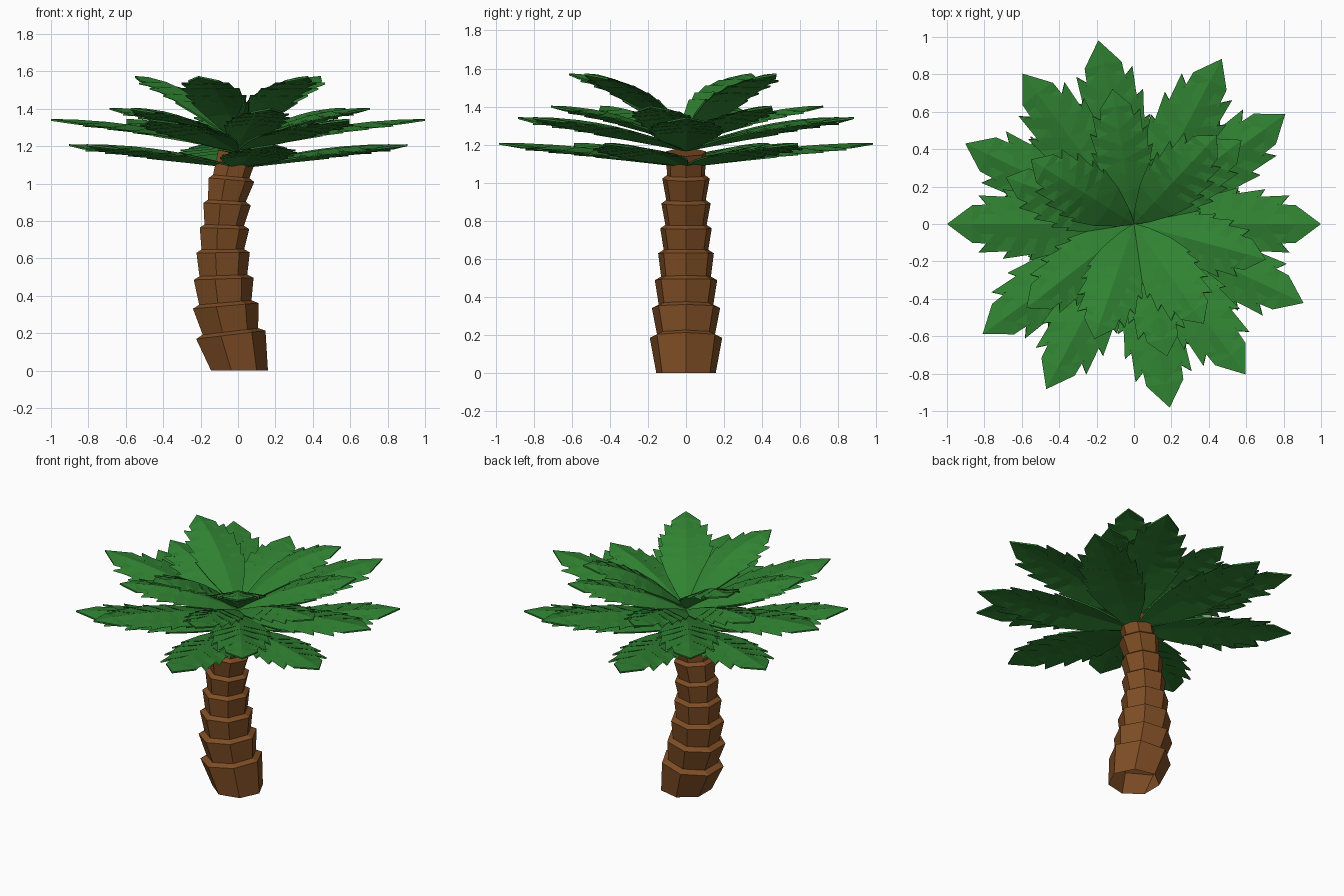
import bpy, bmesh, math

if "Cube" in bpy.data.objects:
    bpy.data.objects.remove(bpy.data.objects["Cube"])


def material(name, rgb):
    m = bpy.data.materials.new(name)
    m.diffuse_color = (*rgb, 1.0)
    m.use_nodes = True
    m.node_tree.nodes["Principled BSDF"].inputs["Base Color"].default_value = m.diffuse_color
    return m


BROWN = material("bark brown", (0.21, 0.075, 0.018))
GREEN = material("leaf green", (0.03, 0.225, 0.032))


def mesh_from(bm, name, mat):
    bmesh.ops.recalc_face_normals(bm, faces=bm.faces[:])
    me = bpy.data.meshes.new(name)
    bm.to_mesh(me)
    bm.free()
    me.materials.append(mat)
    return me


def add_object(name, me):
    ob = bpy.data.objects.new(name, me)
    bpy.context.scene.collection.objects.link(ob)
    return ob


# Trunk: seven-sided rings, each segment flaring up to a ledge
SIDES = 7
# centre x, height, radius of each ledge, following the bowed trunk
LEDGES = [(-0.048, 0.20, 0.195), (-0.075, 0.355, 0.184), (-0.085, 0.50, 0.168),
          (-0.087, 0.64, 0.15), (-0.079, 0.77, 0.139), (-0.065, 0.90, 0.133),
          (-0.041, 1.03, 0.128)]


def build_trunk():
    bm = bmesh.new()
    rings = [(0.0, 0.0, 0.16, 0.0)]
    for i, (cx, z, r) in enumerate(LEDGES):
        px, pz = (0.0, 0.0) if i == 0 else LEDGES[i - 1][:2]
        slope = 0.5 * (cx - px) / (z - pz)
        rings.append((cx, z - 0.01, r, slope))
        rings.append((cx, z + 0.008, r * 0.8, slope))
    rings.append((-0.008, 1.16, 0.108, 0.2))
    loops = []
    for cx, z, r, slope in rings:
        loop = []
        for k in range(SIDES):
            a = math.tau * k / SIDES
            dx = r * math.cos(a)
            loop.append(bm.verts.new((cx + dx, r * math.sin(a), z - slope * dx)))
        loops.append(loop)
    for lo, hi in zip(loops, loops[1:]):
        for k in range(SIDES):
            n = (k + 1) % SIDES
            bm.faces.new((lo[k], lo[n], hi[n], hi[k]))
    bm.faces.new(loops[-1])
    add_object("trunk", mesh_from(bm, "trunk", BROWN))


build_trunk()

# Frond half outline: (midrib position, edge position, half width), with barbs
OUTLINE = [(0.10, 0.10, 0.06), (0.25, 0.27, 0.135), (0.38, 0.45, 0.185),
           (0.38, 0.42, 0.155), (0.48, 0.56, 0.195), (0.48, 0.53, 0.16),
           (0.58, 0.70, 0.185), (0.58, 0.66, 0.145), (0.70, 0.83, 0.152),
           (0.70, 0.77, 0.105), (0.87, 0.865, 0.10)]


def frond_mesh(name, length, z0, rise, width):
    bm = bmesh.new()

    def vert(s, w):
        z = z0 + rise * (1 - (1 - s) ** 2) - 0.17 * abs(w)
        return bm.verts.new((s * length, w * width, z))

    root, tip = vert(0.0, 0.0), vert(1.0, 0.0)
    mids = {s: vert(s, 0.0) for s, _, _ in OUTLINE}
    for side in (1, -1):
        prev_mid = prev_edge = root
        for s, e, w in OUTLINE:
            mid, edge = mids[s], vert(e, side * w)
            if prev_mid is root or prev_mid is mid:
                face = (mid, prev_edge, edge)
            else:
                face = (prev_mid, prev_edge, edge, mid)
            bm.faces.new(face if side < 0 else face[::-1])
            prev_mid, prev_edge = mid, edge
        bm.faces.new((prev_mid, prev_edge, tip))
    bmesh.ops.triangulate(bm, faces=[f for f in bm.faces if len(f.verts) > 3])
    return mesh_from(bm, name, GREEN)


# Crown tiers: name, length, root height, rise, width, frond angles
TIERS = [
    ("lower_frond", 1.0, 1.085, 0.12, 1.0, (36, 101, 154.5, 216, 281, 335)),
    ("middle_frond", 1.0, 1.17, 0.17, 1.0, (0, 62, 126.5, 180, 242, 306.5)),
    ("upper_frond", 0.73, 1.20, 0.20, 0.85, (38, 99, 160, 218, 284, 345)),
    ("top_frond", 0.65, 1.22, 0.35, 0.88, (47, 148, 251, 305)),
]
for name, length, z0, rise, width, angles in TIERS:
    me = frond_mesh(name, length, z0, rise, width)
    for i, a in enumerate(angles):
        ob = add_object(f"{name}_{i + 1}", me)
        ob.rotation_euler.z = math.radians(a)
        mod = ob.modifiers.new("thickness", 'SOLIDIFY')
        mod.thickness = 0.01
        mod.offset = 0
